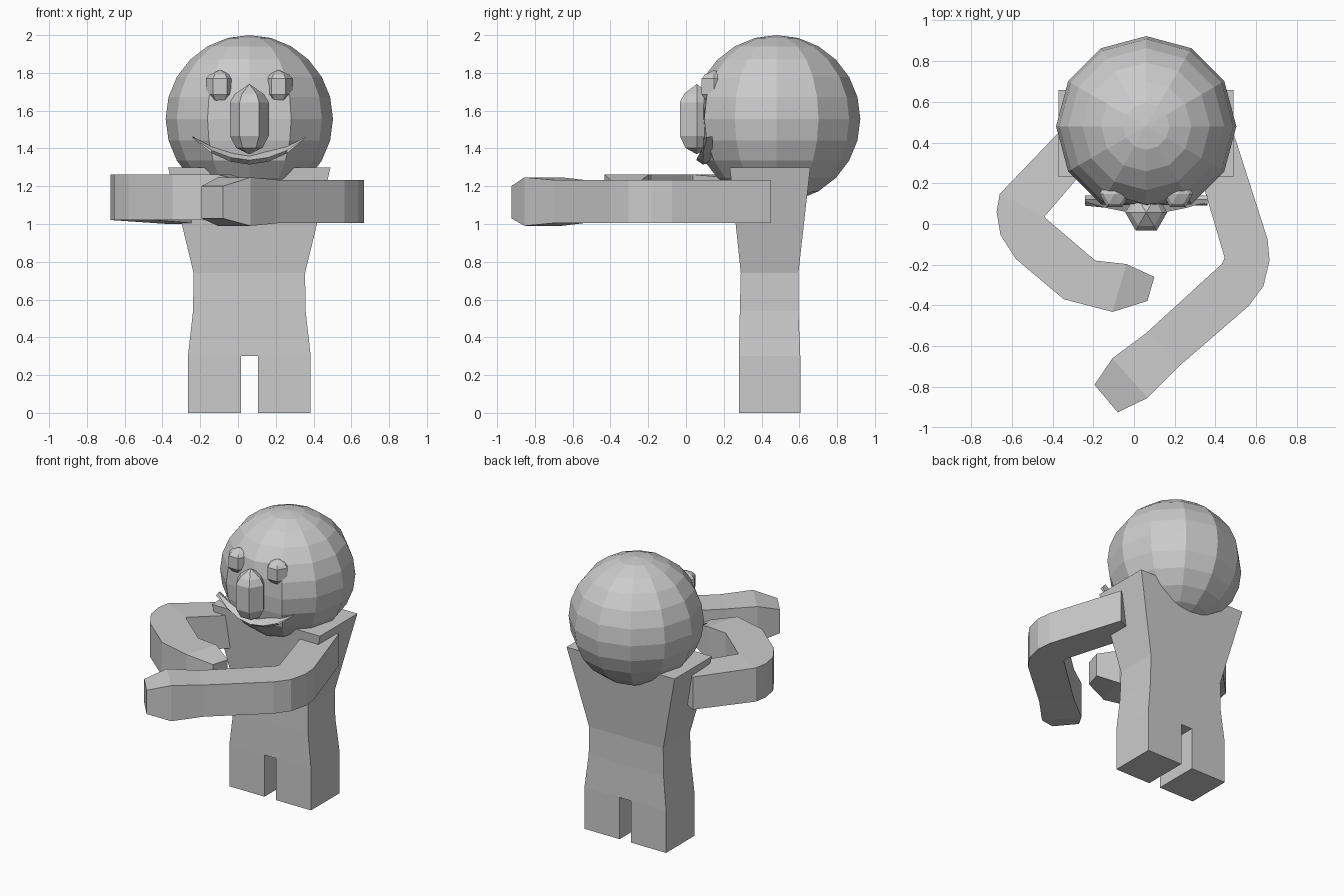
import bpy, bmesh
from math import sin, cos, pi

if "Cube" in bpy.data.objects:
    bpy.data.objects.remove(bpy.data.objects["Cube"])

grey = bpy.data.materials.new("plain grey")
grey.use_nodes = True
COLOUR = (0.6, 0.6, 0.6, 1)
grey.diffuse_color = COLOUR
grey.node_tree.nodes["Principled BSDF"].inputs["Base Color"].default_value = COLOUR

CX = 0.06   # symmetry line of the figure
CY = 0.48   # centre of the head


def finish(name, bm):
    bmesh.ops.recalc_face_normals(bm, faces=bm.faces)
    mesh = bpy.data.meshes.new(name)
    bm.to_mesh(mesh)
    bm.free()
    mesh.materials.append(grey)
    obj = bpy.data.objects.new(name, mesh)
    bpy.context.scene.collection.objects.link(obj)
    return obj


def loft(name, rings):
    """Skin a list of equal-length point rings and cap both ends."""
    bm = bmesh.new()
    rows = [[bm.verts.new(p) for p in ring] for ring in rings]
    n = len(rows[0])
    for a, b in zip(rows, rows[1:]):
        for i in range(n):
            j = (i + 1) % n
            bm.faces.new((a[i], a[j], b[j], b[i]))
    bm.faces.new(rows[0])
    bm.faces.new(rows[-1])
    return finish(name, bm)


def rect(x0, x1, y0, y1, z):
    return [(x0, y0, z), (x1, y0, z), (x1, y1, z), (x0, y1, z)]


# Torso: z, half width, front y, back y
torso = [(0.3, 0.325, 0.28, 0.605), (0.54, 0.298, 0.285, 0.595),
         (0.74, 0.295, 0.29, 0.595), (1.3, 0.43, 0.232, 0.658)]
loft("torso", [rect(CX - w, CX + w, f, b, z) for z, w, f, b in torso])

# Legs
for side, name in ((-1, "right_leg"), (1, "left_leg")):
    x0, x1 = sorted((CX + side * 0.045, CX + side * 0.325))
    loft(name, [rect(x0, x1, 0.28, 0.605, z) for z in (0, 0.3)])

# Head: round ball with a flattened face
bm = bmesh.new()
bmesh.ops.create_uvsphere(bm, u_segments=12, v_segments=12, radius=0.443)
for v in bm.verts:
    v.co.x += CX
    v.co.y = max(v.co.y + CY, 0.092)
    v.co.z += 1.557
finish("head", bm)


def arm(name, stations):
    """Each station: outer x, y, inner x, y, bottom z, top z."""
    loft(name, [[(ox, oy, lo), (ix, iy, lo), (ix, iy, hi), (ox, oy, hi)]
                for ox, oy, ix, iy, lo, hi in stations])


arm("right_arm", [
    (-0.37, 0.45, -0.18, 0.34, 1.0, 1.235),
    (-0.66, 0.147, -0.44, 0.036, 1.02, 1.262),
    (-0.675, 0.06, -0.438, 0.034, 1.02, 1.262),
    (-0.656, -0.054, -0.436, 0.032, 1.02, 1.262),
    (-0.58, -0.172, -0.434, 0.028, 1.02, 1.262),
    (-0.346, -0.369, -0.19, -0.18, 1.02, 1.262),
    (-0.106, -0.432, -0.037, -0.197, 1.02, 1.262),
    (0.066, -0.378, 0.10, -0.26, 1.05, 1.215)])

arm("left_arm", [
    (0.488, 0.45, 0.29, 0.36, 1.005, 1.233),
    (0.656, -0.074, 0.445, -0.165, 1.005, 1.233),
    (0.666, -0.18, 0.443, -0.172, 1.005, 1.233),
    (0.636, -0.305, 0.43, -0.198, 1.005, 1.233),
    (0.563, -0.403, 0.41, -0.216, 1.005, 1.233),
    (0.22, -0.70, 0.06, -0.536, 1.005, 1.233),
    (0.066, -0.855, -0.106, -0.66, 0.99, 1.247),
    (-0.08, -0.925, -0.194, -0.79, 1.03, 1.2)])


def bead(name, x, y, z0, z1, radius):
    """Six-sided long bead with a pointed top and bottom."""
    profile = [(0, 0.02), (0.09, 0.68), (0.26, 1), (0.74, 1), (0.86, 0.75), (1, 0.02)]
    rings = []
    for t, r in profile:
        r *= radius
        rings.append([(x + r * cos(k * pi / 3), y + r * sin(k * pi / 3),
                       z0 + t * (z1 - z0)) for k in range(6)])
    return loft(name, rings)


# Nose and eyes
bead("nose", CX, 0.057, 1.37, 1.74, 0.103)
bead("right_eye", CX - 0.155, 0.148, 1.64, 1.815, 0.075)
bead("left_eye", CX + 0.155, 0.148, 1.64, 1.815, 0.075)

# Smiling mouth: half sections mirrored; offset, top z, ridge z, bottom z, ridge y
half = [(0.30, 1.462, 1.458, 1.454, 0.11), (0.2, 1.41, 1.39, 1.375, 0.08),
        (0.1, 1.385, 1.352, 1.33, 0.06)]
middle = [(0, 1.372, 1.338, 1.315, 0.055)]
smile = [(-d, *rest) for d, *rest in half] + middle + half[::-1]
loft("mouth", [[(CX + d, 0.12, top), (CX + d, ridge_y, ridge), (CX + d, 0.09, low),
                (CX + d, 0.14, low + 0.01)]
               for d, top, ridge, low, ridge_y in smile])
